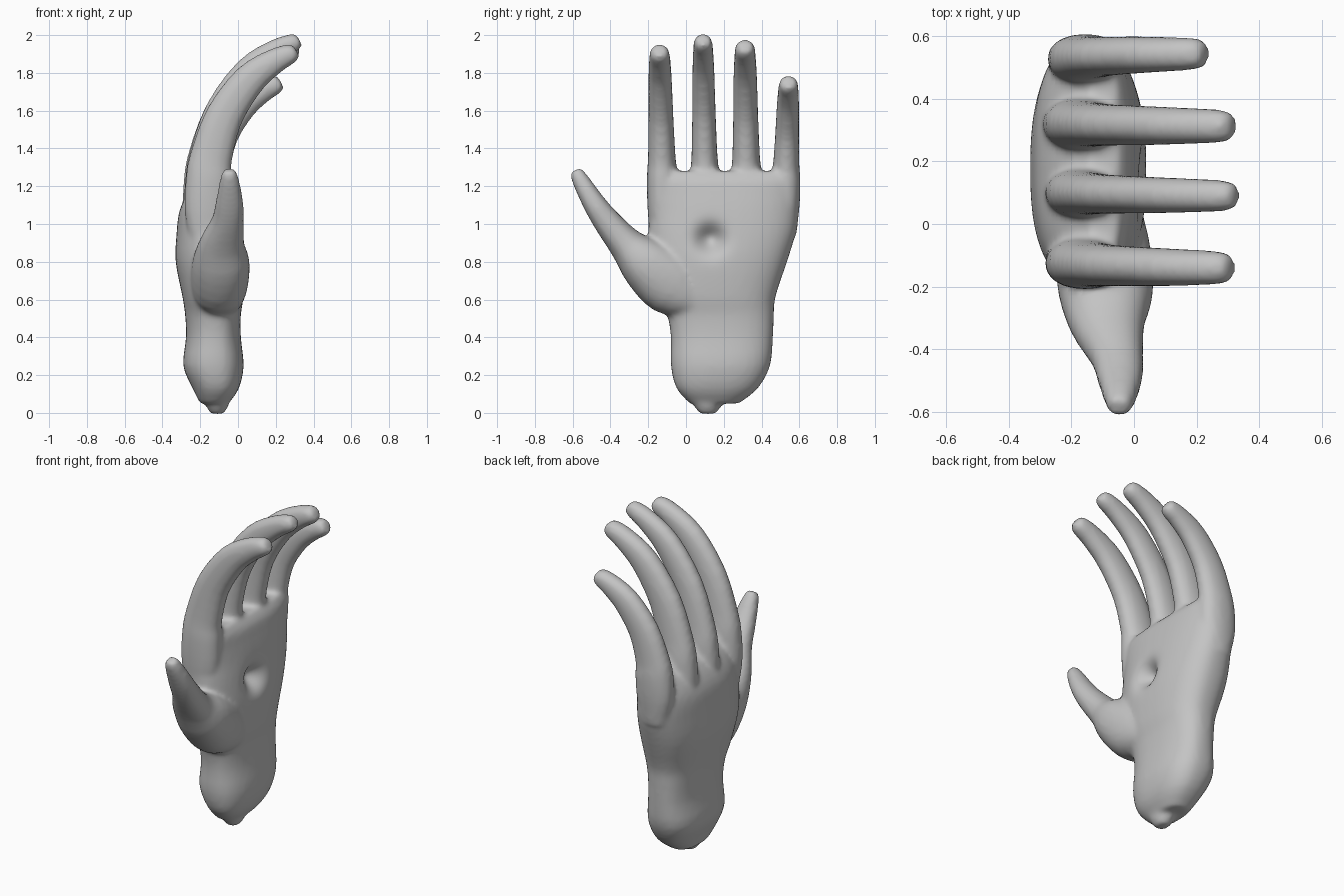
import bpy, bmesh, math
from mathutils import Vector

cube = bpy.data.objects.get("Cube")
if cube:
    bpy.data.objects.remove(cube, do_unlink=True)

skin = bpy.data.materials.new("plain grey")
skin.use_nodes = True
GREY = (0.55, 0.55, 0.55, 1)
skin.diffuse_color = GREY
skin.node_tree.nodes["Principled BSDF"].inputs["Base Color"].default_value = GREY

bm = bmesh.new()


def flow(rings, steps=3):
    """Add in-between rings on a smooth curve through the given ones."""
    rows = [Vector((*c, a, b)) for c, a, b in rings]
    out = []
    for i in range(len(rows) - 1):
        p, q = rows[i], rows[i + 1]
        m = (q - rows[max(i - 1, 0)]) / 2
        n = (rows[min(i + 2, len(rows) - 1)] - p) / 2
        for s in range(steps):
            t = s / steps
            h = t * t * (3 - 2 * t)
            out.append(p * (1 - h) + q * h + m * (t * (1 - t) ** 2) - n * (t * t * (1 - t)))
    out.append(rows[-1])
    return [(Vector(r[:3]), r[3], r[4]) for r in out]


def loft(rings, ref, power=2.0, upright=False, sides=24):
    """Skin rings of (centre, half size along ref, half size across)."""
    rings = flow(rings)
    loops = []
    for i, (c, a, b) in enumerate(rings):
        t = rings[min(i + 1, len(rings) - 1)][0] - rings[max(i - 1, 0)][0]
        t = Vector((0, 0, 1)) if upright else t.normalized()
        u = (Vector(ref) - t * t.dot(Vector(ref))).normalized()
        v = t.cross(u)
        loop = []
        for k in range(sides):
            ang = math.tau * k / sides
            cs, sn = math.cos(ang), math.sin(ang)
            p = math.copysign(abs(cs) ** (2 / power), cs)
            q = math.copysign(abs(sn) ** (2 / power), sn)
            loop.append(bm.verts.new(c + u * a * p + v * b * q))
        loops.append(loop)
    for lo, hi in zip(loops, loops[1:]):
        for k in range(sides):
            n = (k + 1) % sides
            bm.faces.new((lo[k], lo[n], hi[n], hi[k]))
    bm.faces.new(loops[0][::-1])
    bm.faces.new(loops[-1])


# Wrist and palm: height, y range, x range
palm = [
    (0.05, 0.02, 0.28, -0.20, -0.05),
    (0.13, -0.05, 0.38, -0.24, 0.005),
    (0.25, -0.08, 0.445, -0.29, 0.03),
    (0.40, -0.08, 0.46, -0.275, 0.015),
    (0.52, -0.10, 0.465, -0.28, 0.015),
    (0.62, -0.15, 0.475, -0.295, 0.03),
    (0.80, -0.19, 0.535, -0.33, 0.04),
    (0.95, -0.20, 0.58, -0.325, 0.03),
    (1.07, -0.195, 0.595, -0.31, 0.015),
    (1.16, -0.195, 0.60, -0.265, 0.0),
    (1.23, -0.19, 0.60, -0.20, -0.015),
    (1.28, -0.17, 0.58, -0.14, -0.05),
]
loft([(((x0 + x1) / 2, (y0 + y1) / 2, z), (y1 - y0) / 2, (x1 - x0) / 2)
      for z, y0, y1, x0, x1 in palm], (0, 1, 0), power=2.5, upright=True, sides=40)

# Small nub under the wrist
loft([((-0.11, 0.115, -0.005), 0.04, 0.035), ((-0.11, 0.115, 0.04), 0.075, 0.06),
      ((-0.11, 0.115, 0.12), 0.09, 0.08)], (0, 1, 0), upright=True)

# Fingers share one bend: along x, along z, half width, half depth
bend = [(-0.02, -0.48, 0.06, 0.08), (-0.015, -0.2, 0.078, 0.12),
        (0.0, 0.05, 0.082, 0.122), (0.03, 0.22, 0.073, 0.112),
        (0.18, 0.52, 0.066, 0.1), (0.47, 0.79, 0.062, 0.087),
        (0.76, 0.93, 0.057, 0.068), (0.96, 0.99, 0.051, 0.052), (1.02, 1.01, 0.034, 0.032)]
# Base x, base y, tip y, reach in x, reach in z, thickness
fingers = [
    (-0.155, -0.125, -0.14, 0.455, 0.71, 1.0),
    (-0.165, 0.10, 0.09, 0.48, 0.768, 0.94),
    (-0.165, 0.32, 0.312, 0.47, 0.735, 1.0),
    (-0.155, 0.527, 0.543, 0.375, 0.545, 0.95),
]
for x0, y0, y1, dx, dz, s in fingers:
    loft([((x0 + dx * u, y0 + (y1 - y0) * max(v, 0), 1.2 + dz * v), w * s, d * s)
          for u, v, w, d in bend], (0, 1, 0), power=2.2)

# Thumb with its fleshy base
loft([
    ((-0.11, 0.08, 0.58), 0.12, 0.10),
    ((-0.10, -0.07, 0.68), 0.15, 0.17),
    ((-0.09, -0.21, 0.79), 0.152, 0.145),
    ((-0.085, -0.315, 0.89), 0.122, 0.095),
    ((-0.055, -0.42, 1.015), 0.085, 0.073),
    ((-0.045, -0.49, 1.115), 0.073, 0.06),
    ((-0.045, -0.56, 1.235), 0.05, 0.045),
    ((-0.048, -0.585, 1.285), 0.033, 0.032),
], (1, 0, 0), power=2.2)

bmesh.ops.recalc_face_normals(bm, faces=bm.faces)
mesh = bpy.data.meshes.new("hand")
bm.to_mesh(mesh)
bm.free()
hand = bpy.data.objects.new("hand", mesh)
bpy.context.collection.objects.link(hand)

# Fuse the parts into one skin and soften the joins
fuse = hand.modifiers.new("fuse", "REMESH")
fuse.mode = "VOXEL"
fuse.voxel_size = 0.014
soften = hand.modifiers.new("soften", "SMOOTH")
soften.factor = 0.5
soften.iterations = 8
graph = bpy.context.evaluated_depsgraph_get()
skinned = bpy.data.meshes.new_from_object(hand.evaluated_get(graph))
hand.modifiers.clear()
hand.data = skinned
bpy.data.meshes.remove(mesh)

# Hollow in the middle of the palm
for v in skinned.vertices:
    if v.co.x > -0.1:
        d2 = (v.co.y - 0.13) ** 2 + (v.co.z - 0.92) ** 2
        v.co.x -= 0.08 * math.exp(-d2 / 0.005)

skinned.materials.clear()
skinned.materials.append(skin)
for p in skinned.polygons:
    p.material_index = 0
    p.use_smooth = True
